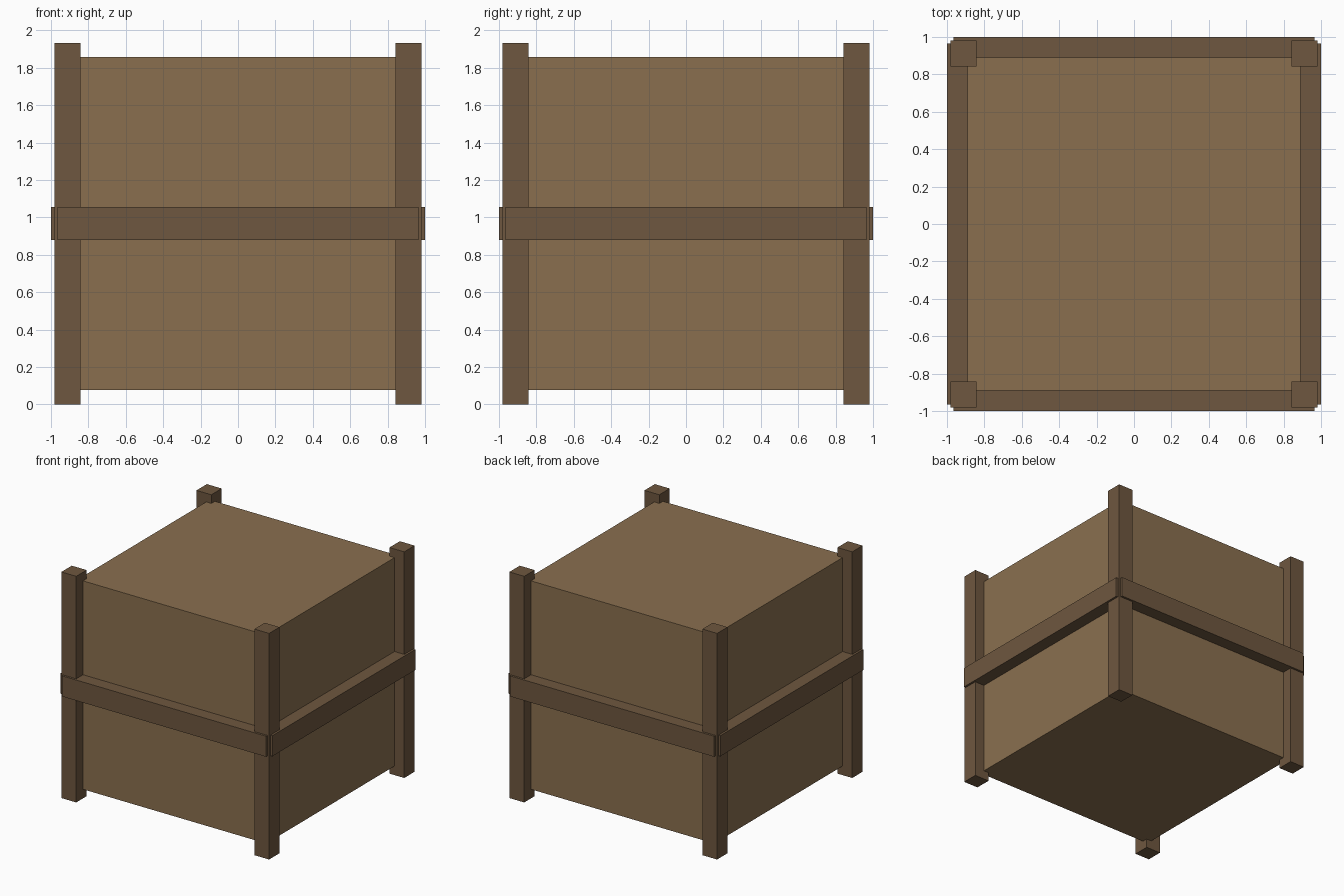
import bpy

if "Cube" in bpy.data.objects:
    bpy.data.objects.remove(bpy.data.objects["Cube"])


def material(name, rgb):
    m = bpy.data.materials.new(name)
    m.diffuse_color = (*rgb, 1)
    m.use_nodes = True
    m.node_tree.nodes["Principled BSDF"].inputs["Base Color"].default_value = m.diffuse_color
    return m


wood = material("panel_wood", (0.254, 0.159, 0.078))
dark = material("frame_wood", (0.156, 0.095, 0.05))


def box(name, lo, hi, mat):
    """Box from its low corner to its high corner."""
    bpy.ops.mesh.primitive_cube_add(size=1, location=[(a + b) / 2 for a, b in zip(lo, hi)])
    ob = bpy.context.object
    ob.name = name
    ob.scale = [b - a for a, b in zip(lo, hi)]
    bpy.ops.object.transform_apply(location=False, rotation=False, scale=True)
    ob.data.materials.append(mat)
    return ob


# Crate body
box("crate_body", (-0.89, -0.89, 0.077), (0.89, 0.89, 1.858), wood)

# Corner posts
for sx, side in ((-1, "left"), (1, "right")):
    for sy, end in ((-1, "front"), (1, "back")):
        x, y = sx * 0.912, sy * 0.912
        box(f"{end}_{side}_post", (x - 0.07, y - 0.07, 0), (x + 0.07, y + 0.07, 1.932), dark)

# Middle rails around all four sides
Z0, Z1, HALF = 0.88, 1.056, 0.965
for s, end, side in ((-1, "front", "left"), (1, "back", "right")):
    a, b = sorted((s * 0.86, s * 1.0))
    box(f"{end}_rail", (-HALF, a, Z0), (HALF, b, Z1), dark)
    box(f"{side}_rail", (a, -HALF, Z0), (b, HALF, Z1), dark)
